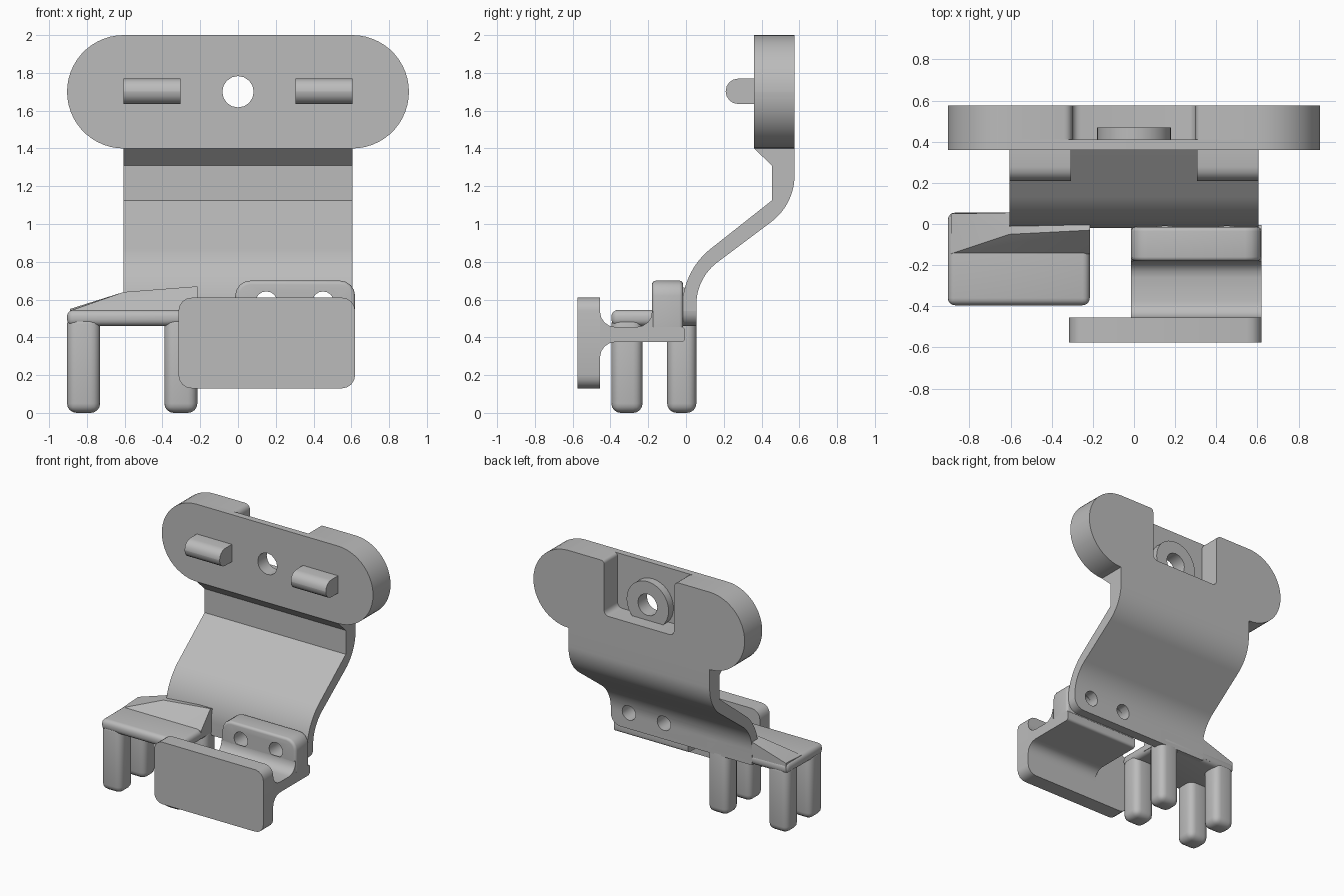
import bpy, bmesh, math
from mathutils import Vector

if "Cube" in bpy.data.objects:
    bpy.data.objects.remove(bpy.data.objects["Cube"])

grey = bpy.data.materials.new("plain grey")
grey.diffuse_color = (0.5, 0.5, 0.5, 1)
grey.use_nodes = True
grey.node_tree.nodes["Principled BSDF"].inputs["Base Color"].default_value = grey.diffuse_color


def finish(name, bm, bevel=0.0, segments=4):
    """Turn a bmesh into a smooth-shaded object with optional rounded edges."""
    bmesh.ops.recalc_face_normals(bm, faces=bm.faces)
    me = bpy.data.meshes.new(name)
    bm.to_mesh(me)
    bm.free()
    me.materials.append(grey)
    ob = bpy.data.objects.new(name, me)
    bpy.context.collection.objects.link(ob)
    if bevel:
        m = ob.modifiers.new("round", 'BEVEL')
        m.width, m.segments, m.limit_method = bevel, segments, 'ANGLE'
        m.angle_limit = math.radians(40)
        apply(ob, m)
    return shade(ob)


def select(ob):
    bpy.ops.object.select_all(action='DESELECT')
    ob.select_set(True)
    bpy.context.view_layer.objects.active = ob


def apply(ob, mod):
    select(ob)
    bpy.ops.object.modifier_apply(modifier=mod.name)


def shade(ob):
    select(ob)
    bpy.ops.object.shade_smooth_by_angle(angle=math.radians(30))
    return ob


def outline(corners):
    """Polygon of (u, v, radius) corners with each corner rounded."""
    pts, n = [], len(corners)
    for i, (u, v, r) in enumerate(corners):
        p = Vector((u, v))
        if not r:
            pts.append(p)
            continue
        a = (Vector(corners[i - 1][:2]) - p).normalized()
        b = (Vector(corners[(i + 1) % n][:2]) - p).normalized()
        half = a.angle(b) / 2
        c = p + (a + b).normalized() * r / math.sin(half)
        s, e = p + a * r / math.tan(half) - c, p + b * r / math.tan(half) - c
        sweep = s.angle_signed(e)
        steps = max(4, int(r * 45))
        for k in range(steps + 1):
            t = -sweep * k / steps
            pts.append(c + Vector((s.x * math.cos(t) - s.y * math.sin(t),
                                   s.x * math.sin(t) + s.y * math.cos(t))))
    return pts


def prism(name, corners, axis, lo, hi, bevel=0.0):
    """Extrude a rounded outline along x (outline in y,z) or y (outline in x,z)."""
    bm = bmesh.new()
    vs = [bm.verts.new((lo, p.x, p.y) if axis == 'x' else (p.x, lo, p.y))
          for p in outline(corners)]
    f = bm.faces.new(vs)
    ext = bmesh.ops.extrude_face_region(bm, geom=[f])["geom"]
    move = (hi - lo, 0, 0) if axis == 'x' else (0, hi - lo, 0)
    bmesh.ops.translate(bm, vec=move, verts=[g for g in ext if isinstance(g, bmesh.types.BMVert)])
    return finish(name, bm, bevel)


def rect(u0, u1, v0, v1, r):
    return [(u0, v0, r), (u1, v0, r), (u1, v1, r), (u0, v1, r)]


def box(name, x, y, z, bevel):
    return prism(name, rect(*x, *z, 0), 'y', *y, bevel)


def drill(ob, x, z, r):
    """Cut a round hole along y."""
    c = 0.999 * r
    cutter = prism("hole_cutter", [(x - r, z - r, c), (x + r, z - r, c),
                                   (x + r, z + r, c), (x - r, z + r, c)], 'y', -1, 1)
    m = ob.modifiers.new("hole", 'BOOLEAN')
    m.operation, m.solver, m.object = 'DIFFERENCE', 'EXACT', cutter
    apply(ob, m)
    bpy.data.objects.remove(cutter)
    shade(ob)


# Head: full front plate, and a thick back with an open-topped pocket
plate = prism("head_front_plate", rect(-.905, .905, 1.4, 2, .2999), 'y', .36, .41)
drill(plate, 0, 1.69 + .01, .083)
prism("head_back", [(-.905, 1.4, .2999), (.905, 1.4, .2999), (.905, 2, .2999),
                    (.3, 2, .025), (.3, 1.58, .04), (-.3, 1.58, .04),
                    (-.3, 2, .04), (-.905, 2, .2999)], 'y', .41, .575)
boss = prism("screw_boss", rect(-.18, .18, 1.52, 1.88, .1799), 'y', .405, .47)
drill(boss, 0, 1.7, .083)

# Two round-nosed pegs on the front
for side, x in (("left", -.605), ("right", .305)):
    prism(side + "_peg", [(.21, 1.635, .067), (.37, 1.635, 0), (.37, 1.77, 0),
                          (.21, 1.77, .067)], 'x', x, x + .3)

# Curved strap from the head down to the clips
strap = prism("strap", [(.36, 1.4, 0), (.455, 1.31, 0), (.455, 1.125, 0), (-.02, .75, .4),
                        (-.02, .46, 0), (.055, .46, 0), (.055, .714, .28),
                        (.575, 1.104, .31), (.575, 1.4, 0)], 'x', -.605, .605)
bm = bmesh.new()
bm.from_mesh(strap.data)
corner = [e for e in bm.edges if all(v.co.x > .6 and abs(v.co.z - .46) < .001 for v in e.verts)]
bmesh.ops.bevel(bm, geom=corner, offset=.08, segments=6, profile=.5, affect='EDGES')
bm.to_mesh(strap.data)
bm.free()
for x in (.15, .45):
    drill(strap, x, .585, .058)

# Four-legged bracket with a sloped web joining it to the strap
box("leg_bracket_top", (-.905, -.215), (-.395, .055), (.46, .545), .035)
for i, x in enumerate((-.905, -.39)):
    for j, y in enumerate((-.395, -.1)):
        box(f"leg_{i}_{j}", (x, x + .175), (y, y + (.165, .155)[j]), (0, .52), .05)
bm = bmesh.new()
for co in [(-.89, -.145, .54), (-.89, .05, .55), (-.605, -.05, .64), (-.605, .055, .64),
           (-.215, -.03, .67), (-.215, .055, .64), (-.215, -.145, .54),
           (-.89, -.145, .48), (-.89, .05, .48), (-.215, -.145, .48), (-.215, .055, .48)]:
    bm.verts.new(co)
bmesh.ops.convex_hull(bm, input=bm.verts)
finish("sloped_web", bm)

# Front clip: wide front pad, filleted shelf and drilled upright
prism("front_pad", rect(-.315, .62, .13, .61, .07), 'y', -.575, -.455)
prism("clip_shelf", [(-.46, .29, 0), (-.455, .29, 0), (-.455, .375, .08), (-.005, .375, .02),
                     (-.005, .455, .02), (-.175, .455, 0), (-.175, .54, 0), (-.18, .54, 0),
                     (-.18, .455, .08), (-.455, .455, .08), (-.455, .54, 0), (-.46, .54, 0)],
      'x', -.015, .62)
upright = prism("clip_upright", [(-.015, .38, 0), (.62, .38, 0), (.62, .7, .08),
                                 (-.015, .7, .08)], 'y', -.18, -.015, .02)
for x in (.15, .45):
    drill(upright, x, .585, .058)
